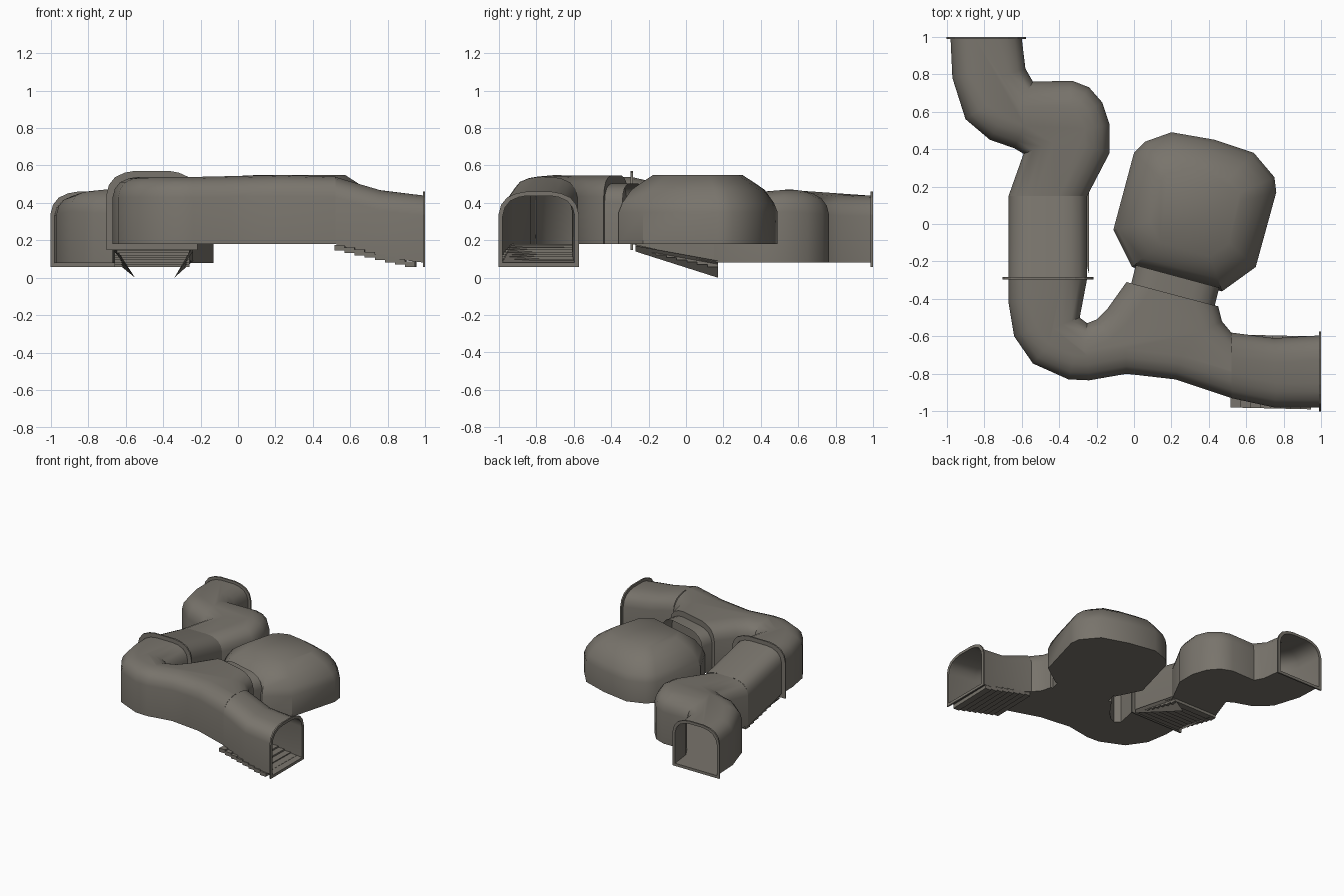
import bpy, bmesh, math
from mathutils import Vector

if "Cube" in bpy.data.objects:
    bpy.data.objects.remove(bpy.data.objects["Cube"])

stone = bpy.data.materials.new("grey_brown_stone")
stone.diffuse_color = (0.19, 0.175, 0.15, 1)
stone.use_nodes = True
stone.node_tree.nodes["Principled BSDF"].inputs["Base Color"].default_value = stone.diffuse_color

# (inset, height) steps of the tunnel's arched section
ARCH = [(0, 0), (0, .25), (.012, .295), (.04, .33), (.085, .35), (.13, .358)]


def finish(name, bm, smooth=True):
    bmesh.ops.recalc_face_normals(bm, faces=bm.faces)
    me = bpy.data.meshes.new(name)
    bm.to_mesh(me)
    bm.free()
    ob = bpy.data.objects.new(name, me)
    bpy.context.collection.objects.link(ob)
    me.materials.append(stone)
    if smooth:
        bpy.ops.object.select_all(action='DESELECT')
        ob.select_set(True)
        bpy.context.view_layer.objects.active = ob
        bpy.ops.object.shade_smooth_by_angle(angle=math.radians(38))


def inset(pts, d, fixed):
    """Move each edge of an anticlockwise outline inward, except fixed edges."""
    out, n = [], len(pts)
    for i, p in enumerate(pts):
        p = Vector(p)
        e1 = (p - Vector(pts[i - 1])).normalized()
        e2 = (Vector(pts[(i + 1) % n]) - p).normalized()
        d1 = 0 if (i - 1) % n in fixed else d
        d2 = 0 if i in fixed else d
        n1, n2 = Vector((-e1.y, e1.x)), Vector((-e2.y, e2.x))
        det = n1.x * n2.y - n1.y * n2.x
        if abs(det) < .02:
            out.append(p + n1 * d1)
        else:
            out.append(p + Vector(((d1 * n2.y - d2 * n1.y) / det,
                                   (n1.x * d2 - n2.x * d1) / det)))
    return out


def shell(name, pts, floor, fixed=(), opened=(), profile=ARCH, scale=1,
          lift=lambda p: 0, rings=None):
    """Flat floor, upright walls and rounded roof over an outline."""
    bm = bmesh.new()
    loops = []
    for k, (d, h) in enumerate(profile):
        ring = rings(d) if rings else inset(pts, d, fixed)
        loops.append([bm.verts.new((p[0], p[1], floor(p) + h * scale + lift(p) * h / .358))
                      for p in ring])
    n = len(pts)
    for a, b in zip(loops, loops[1:]):
        for i in range(n):
            if i not in opened:
                j = (i + 1) % n
                bm.faces.new((a[i], a[j], b[j], b[i]))
    bm.faces.new(loops[0][::-1])
    bm.faces.new(loops[-1])
    finish(name, bm)


def trim(name, a, b, z, t=.012, grow=.022):
    """Thin arched frame round a tunnel mouth, from point a to point b."""
    a, b = Vector(a), Vector(b)
    mid, half = (a + b) / 2, (b - a).length / 2
    u = (b - a).normalized()
    v = Vector((-u.y, u.x))
    prof = [(-half + s, h) for s, h in ARCH] + [(half - s, h) for s, h in ARCH[::-1]]
    bm = bmesh.new()
    loops = []
    for g, side in ((0, -1), (grow, -1), (grow, 1), (0, 1)):
        loop = []
        for s, h in prof:
            q = mid + u * s * (half + g) / half + v * side * t / 2
            loop.append(bm.verts.new((q.x, q.y, z + .18 + (h - .18) * (.18 + g) / .18)))
        loops.append(loop)
    for k in range(4):
        p, q = loops[k], loops[(k + 1) % 4]
        for i in range(len(p)):
            j = (i + 1) % len(p)
            bm.faces.new((p[i], p[j], q[j], q[i]))
    finish(name, bm, False)


def stairs(name, start, run, width, count, drop=.1):
    """Straight flight: start = middle of the top edge, run = direction and length."""
    start, run = Vector(start), Vector(run)
    side = Vector((-run.y, run.x)).normalized() * width / 2
    bm = bmesh.new()
    for i in range(count):
        c0, c1 = start + run * i / count, start + run * (i + 1) / count
        top = .175 - drop * i / count
        vs = [bm.verts.new((q.x, q.y, z)) for z in (top - .03, top)
              for q in (c0 - side, c1 - side, c1 + side, c0 + side)]
        for f in ((3, 2, 1, 0), (4, 5, 6, 7), (0, 1, 5, 4), (1, 2, 6, 5), (2, 3, 7, 6), (3, 0, 4, 7)):
            bm.faces.new([vs[k] for k in f])
    finish(name, bm, False)


def ramp_x(p):
    x = p[0]
    return .18 - .07 * (x - .52) / .23 if x < .75 else .11 - .03 * (x - .75) / .25


def ramp_y(p):
    return .18 - .1 * (p[1] + .29) / .44


# Junction: bend, main passage and the widening towards the room
junction = [(-.67, -.29), (-.67, -.42), (-.64, -.6), (-.54, -.745), (-.35, -.83), (-.24, -.835),
            (-.04, -.80), (.22, -.83), (.52, -.93), (.52, -.58), (.47, -.52), (.45, -.44),
            (-.04, -.31), (-.14, -.45), (-.2, -.51), (-.25, -.53), (-.29, -.5), (-.25, -.29)]
shell("junction_tunnel", junction, lambda p: .18, fixed=(8, 11, 17), opened=(8, 17),
      lift=lambda p: .012 * max(0, 1 - abs(p[0] - .2) / .4))

# East passage sloping down to its mouth
shell("east_tunnel", [(.52, -.93), (.75, -.98), (.995, -.98), (.995, -.595), (.75, -.61), (.52, -.58)],
      ramp_x, fixed=(2, 5), opened=(2, 5))

# Sloping passage beyond the bend
shell("stair_tunnel", [(-.67, -.29), (-.25, -.29), (-.25, .15), (-.67, .15)], ramp_y,
      fixed=(0, 2), opened=(0, 2))

# Winding passage to the north mouth
north = [(-.67, .15), (-.25, .15), (-.13, .38), (-.13, .53), (-.17, .65), (-.24, .73), (-.33, .765),
         (-.54, .76), (-.58, .83), (-.6, .995), (-.98, .995), (-.97, .78), (-.9, .56), (-.77, .45),
         (-.64, .405), (-.59, .375)]
shell("north_tunnel", north, lambda p: .08, fixed=(0, 9), opened=(0, 9),
      lift=lambda p: .035 * max(0, 1 - abs(p[1] - .55) / .3))

# Room with a domed roof
room = [(-.11, -.03), (-.01, -.23), (.47, -.36), (.65, -.23), (.76, .17), (.75, .25), (.64, .38),
        (.43, .45), (.2, .49), (.06, .44), (0, .38)]
shell("room", room, lambda p: .18,
      profile=[(0, 0), (0, .17), (.02, .22), (.07, .29), (.12, .325), (.19, .37)],
      rings=lambda d: [Vector((.33, .06)).lerp(Vector(p), 1 - d / .43) for p in room])

# Short doorway between junction and room
shell("doorway", [(-.015, -.32), (.43, -.44), (.455, -.34), (.01, -.22)], lambda p: .18,
      fixed=(0, 2), opened=(0, 2), scale=.9)

# Frames at the mouths and at the joint
trim("east_frame", (.993, -.98), (.993, -.595), .08)
trim("north_frame", (-.98, .993), (-.6, .993), .08)
trim("joint_frame", (-.67, -.29), (-.25, -.29), .18, grow=.033)

# Stair flights
stairs("east_stairs", (.52, -.785), (.43, -.01), .39, 8)
stairs("north_stairs", (-.46, -.27), (0, .44), .4, 8)

# Slanted side planks below the north stairs
for side, edge, low in (("left", -.66, -.55), ("right", -.24, -.34)):
    bm = bmesh.new()
    vs = [bm.verts.new(c) for c in ((edge, -.27, .17), (edge, -.27, .14), (low, .17, .0),
                                    (edge, .17, .09))]
    bm.faces.new(vs)
    finish(side + "_stair_plank", bm, False)
